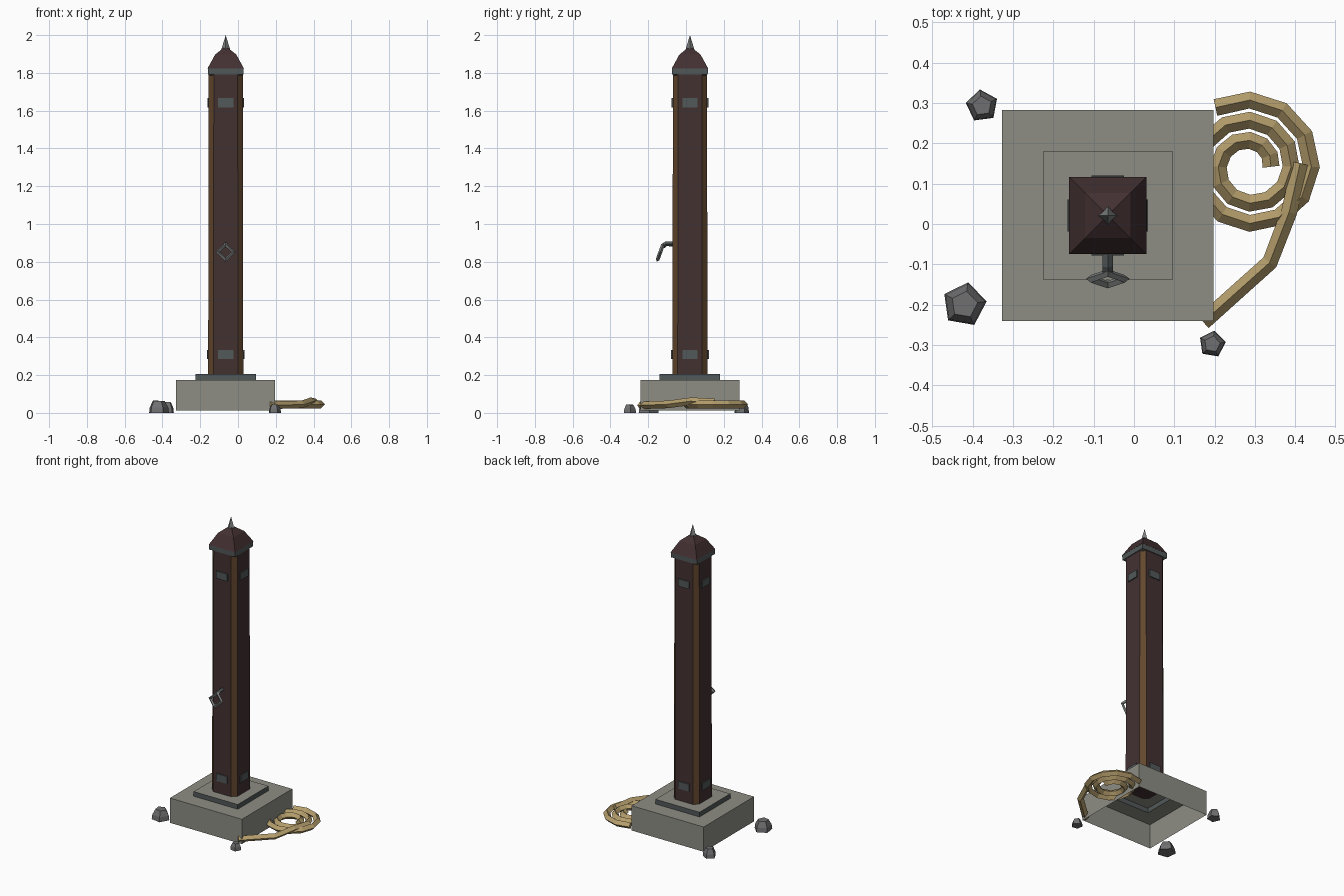
import bpy, bmesh, math, random
from mathutils import Vector, Matrix

if "Cube" in bpy.data.objects:
    bpy.data.objects.remove(bpy.data.objects["Cube"])

random.seed(4)
CX, CY = -0.065, 0.021   # axis of the post


def mat(name, rgb):
    m = bpy.data.materials.new(name)
    m.diffuse_color = (*rgb, 1)
    m.use_nodes = True
    m.node_tree.nodes["Principled BSDF"].inputs["Base Color"].default_value = m.diffuse_color
    return m


STONE = mat("pale_stone", (0.27, 0.27, 0.235))
IRON = mat("dark_iron", (0.085, 0.098, 0.098))
WOOD = mat("dark_red_wood", (0.056, 0.030, 0.031))
TRIM = mat("worn_brown_edge", (0.12, 0.062, 0.026))
STEEL = mat("grey_steel", (0.20, 0.215, 0.21))
ROPE = mat("straw_rope", (0.46, 0.34, 0.15))
ROCK = mat("grey_rock", (0.16, 0.16, 0.165))


def finish(name, bm, mats, rule=None, loc=(0, 0, 0)):
    bmesh.ops.recalc_face_normals(bm, faces=bm.faces)
    bm.normal_update()
    if rule:
        for f in bm.faces:
            f.material_index = rule(f)
    me = bpy.data.meshes.new(name)
    bm.to_mesh(me)
    bm.free()
    for m in mats:
        me.materials.append(m)
    ob = bpy.data.objects.new(name, me)
    ob.location = loc
    bpy.context.collection.objects.link(ob)
    return ob


def square(h):
    return [(-h, -h), (h, -h), (h, h), (-h, h)]


def loft(rings, cap_start=True, cap_end=True):
    """Bridge rings of 3D points of equal count."""
    bm = bmesh.new()
    vs = [[bm.verts.new(p) for p in r] for r in rings]
    for a, b in zip(vs, vs[1:]):
        n = len(a)
        for i in range(n):
            bm.faces.new((a[i], a[(i + 1) % n], b[(i + 1) % n], b[i]))
    if cap_start:
        bm.faces.new(vs[0][::-1])
    if cap_end:
        bm.faces.new(vs[-1])
    return bm


def stack(levels, **kw):
    """Square section lofted through (half width, height) levels."""
    return loft([[(x, y, z) for x, y in square(h)] for h, z in levels], **kw)


def tube(path, r, sides=4):
    """Faceted tube along a path lying roughly level."""
    rings = []
    for i, p in enumerate(path):
        d = (path[min(i + 1, len(path) - 1)] - path[max(i - 1, 0)]).normalized()
        side = d.cross(Vector((0, 0, 1))).normalized()
        up = side.cross(d)
        rings.append([p + r * (side * math.cos(t) + up * math.sin(t))
                      for t in (math.tau * k / sides for k in range(sides))])
    return loft(rings)


# stone base, hollow underneath, with a stepped plinth on top
finish("stone_base", stack([(0.262, 0.012), (0.262, 0.175), (0.16, 0.175)],
                           cap_start=False, cap_end=False), [STONE], loc=(CX, CY, 0))
finish("plinth", stack([(0.16, 0.175), (0.16, 0.206)], cap_start=False),
       [STONE, IRON], lambda f: 0 if abs(f.normal.z) > 0.5 else 1, (CX, CY, 0))

# post with chamfered corners
H, C = 0.093, 0.065
octagon = [(-C, -H), (C, -H), (H, -C), (H, C), (C, H), (-C, H), (-H, C), (-H, -C)]
finish("post", loft([[(x * s, y * s, z) for x, y in octagon]
                     for s, z in ((1.0, 0.205), (0.97, 1.8))]),
       [WOOD, TRIM],
       lambda f: 1 if min(abs(f.normal.x), abs(f.normal.y)) > 0.3 else 0, (CX, CY, 0))

# iron plates on every side
bm = bmesh.new()
for z, d in ((0.31, 0.095), (1.642, 0.093)):
    for k in range(4):
        m = (Matrix.Rotation(k * math.pi / 2, 4, 'Z') @ Matrix.Translation((0, -d, z))
             @ Matrix.Diagonal((0.08, 0.009, 0.048, 1)))
        bmesh.ops.create_cube(bm, size=1, matrix=m)
finish("iron_plates", bm, [IRON], loc=(CX, CY, 0))

# collar, rounded cap and spike
finish("collar", stack([(0.083, 1.787), (0.094, 1.792), (0.095, 1.825)]),
       [IRON], loc=(CX, CY, 0))
finish("cap", stack([(0.096, 1.824), (0.056, 1.897), (0.012, 1.932)]), [WOOD], loc=(CX, CY, 0))
bm = bmesh.new()
bmesh.ops.create_cone(bm, segments=4, radius1=0.023, radius2=0, depth=0.075, cap_ends=True)
finish("spike", bm, [STEEL], loc=(CX, CY, 1.9625))

# ring bracket on the front
finish("ring_bracket", tube([Vector((CX, y, z)) for y, z in
                             ((-0.068, 0.895), (-0.105, 0.895), (-0.122, 0.883))], 0.013),
       [IRON])
tilt = Matrix.Rotation(math.radians(-20), 4, 'X')
rings = []
for k in range(4):
    a = math.tau * k / 4
    d = Vector((math.cos(a), 0, math.sin(a)))
    rings.append([tilt @ (d * r + Vector((0, y, 0)))
                  for r, y in ((0.054, 0), (0.042, -0.01), (0.030, 0), (0.042, 0.01))])
finish("pull_ring", loft(rings + [rings[0]], False, False), [STEEL], loc=(CX, -0.136, 0.851))

# coiled rope with a loose tail
coil = []
for i in range(29):
    t = i / 12
    r, a = 0.053 + 0.05 * t, math.tau * t
    coil.append(Vector((0.287 + r * math.cos(a), 0.142 + r * math.sin(a), 0.045)))
finish("rope_coil", tube(coil, 0.021), [ROPE])
finish("rope_tail", tube([Vector(p) for p in ((0.412, 0.15, 0.055), (0.385, 0.03, 0.062),
                                              (0.337, -0.095, 0.045), (0.172, -0.243, 0.04))],
                         0.02), [ROPE])

# loose rocks
for i, (x, y, r, h, turn) in enumerate(((-0.421, -0.2, 0.056, 0.065, 1.4),
                                        (-0.377, 0.293, 0.041, 0.058, 1.7),
                                        (0.194, -0.298, 0.034, 0.046, 1.4))):
    levels = []
    for s, z in ((1.0, 0), (0.93, h * 0.5), (0.6, h)):
        levels.append([(r * s * math.cos(turn + math.tau * k / 5),
                        r * s * math.sin(turn + math.tau * k / 5),
                        z + (random.uniform(-0.004, 0) if z else 0)) for k in range(5)])
    finish("rock_%d" % (i + 1), loft(levels), [ROCK], loc=(x, y, 0))
